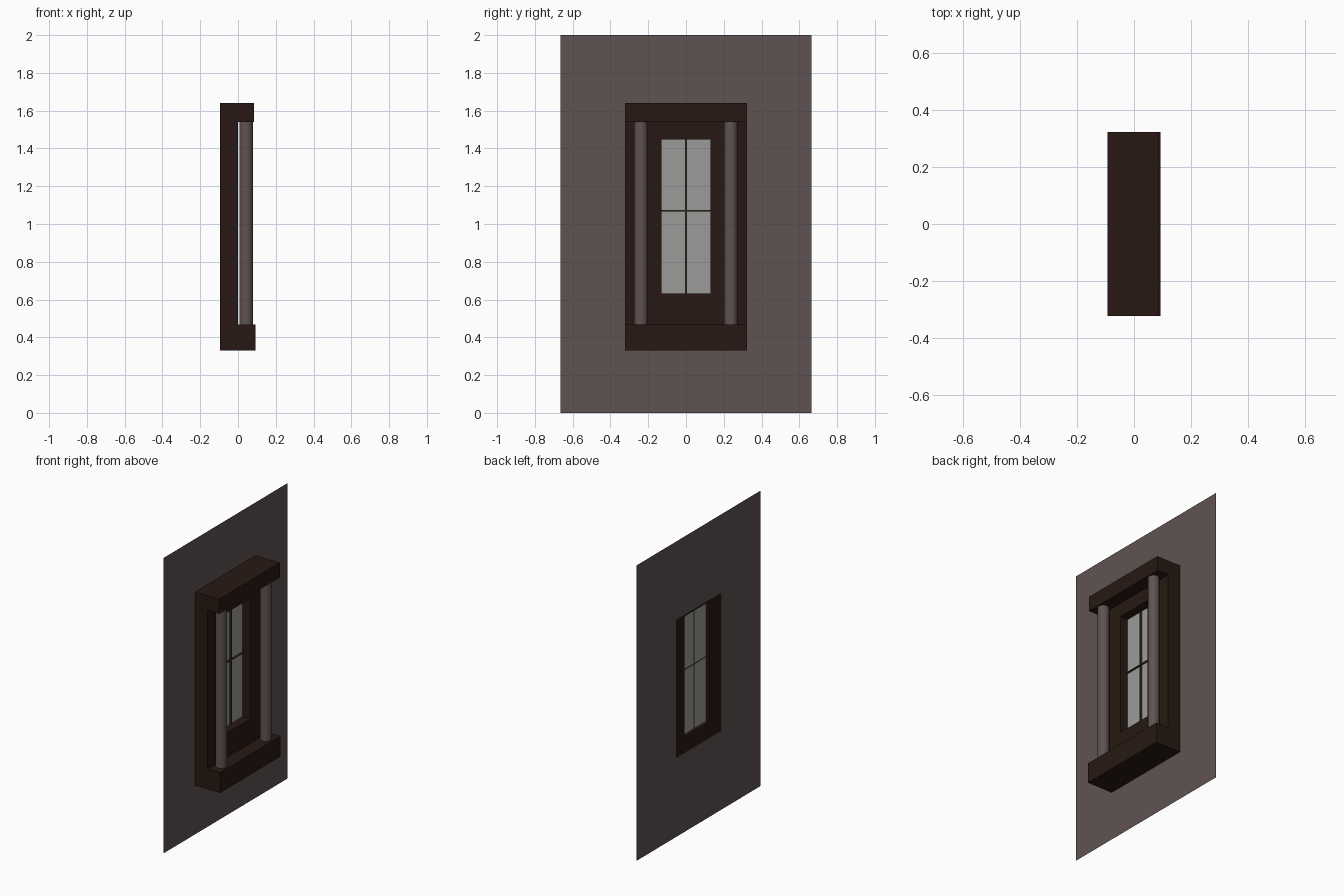
import bpy, bmesh, math

if "Cube" in bpy.data.objects:
    bpy.data.objects.remove(bpy.data.objects["Cube"])


def material(name, rgb):
    m = bpy.data.materials.new(name)
    m.diffuse_color = (*rgb, 1)
    m.use_nodes = True
    m.node_tree.nodes["Principled BSDF"].inputs["Base Color"].default_value = m.diffuse_color
    return m


STONE = material("stone", (0.115, 0.086, 0.084))
WOOD = material("dark_wood", (0.021, 0.0095, 0.0065))
GLASS = material("glass", (0.33, 0.33, 0.32))
LEAD = material("lead_bar", (0.045, 0.035, 0.012))


def finish(name, bm, mat):
    me = bpy.data.meshes.new(name)
    bm.to_mesh(me)
    bm.free()
    ob = bpy.data.objects.new(name, me)
    me.materials.append(mat)
    bpy.context.collection.objects.link(ob)
    return ob


def lofted_rects(name, sections, mat):
    """Bridge rectangles given as (x, half width, bottom, top)."""
    bm = bmesh.new()
    loops = [[bm.verts.new((x, y, z)) for y, z in ((-w, b), (w, b), (w, t), (-w, t))]
             for x, w, b, t in sections]
    for a, c in zip(loops, loops[1:]):
        for i in range(4):
            j = (i + 1) % 4
            bm.faces.new((a[i], a[j], c[j], c[i]))
    bmesh.ops.recalc_face_normals(bm, faces=bm.faces)
    return finish(name, bm, mat)


def box(name, x0, x1, y0, y1, z0, z1, mat):
    bm = bmesh.new()
    bmesh.ops.create_cube(bm, size=1)
    bmesh.ops.scale(bm, vec=(x1 - x0, y1 - y0, z1 - z0), verts=bm.verts)
    bmesh.ops.translate(bm, vec=((x0 + x1) / 2, (y0 + y1) / 2, (z0 + z1) / 2), verts=bm.verts)
    return finish(name, bm, mat)


BACK, STEP, PANE = -0.094, -0.08, -0.058
recess = (0.238, 0.535, 1.466)
opening = (0.13, 0.632, 1.447)
outer = (0.324, 0.33, 1.64)

# Thin wall sheet, cut out behind the window; normals face the front side
wall = lofted_rects("wall", [(BACK, *recess), (BACK, 0.664, 0, 2)], STONE)
if wall.data.polygons[0].normal.x < 0:
    wall.data.flip_normals()

# Surround: outside, front face, opening reveal, inner step and back recess
lofted_rects("window_surround", [
    (BACK, *outer), (0, *outer), (0, *opening),
    (STEP, *opening), (STEP, *recess), (BACK, *recess)], WOOD)

# Lintel and sill carrying the columns
box("lintel", 0, 0.086, -0.324, 0.324, 1.54, 1.64, WOOD)
box("sill", 0, 0.093, -0.324, 0.324, 0.33, 0.467, WOOD)

# Pair of round columns
for side, y in (("left", -0.239), ("right", 0.237)):
    bpy.ops.mesh.primitive_cylinder_add(vertices=16, radius=0.036, depth=1.073,
                                        location=(0.043, y, 1.0035))
    col = bpy.context.object
    col.name = side + "_column"
    col.data.materials.append(STONE)
    bpy.ops.object.shade_smooth_by_angle(angle=math.radians(40))

# Glass pane and its crossed glazing bars
bm = bmesh.new()
w, b, t = opening
bm.faces.new([bm.verts.new((PANE, y, z)) for y, z in ((-w, b), (w, b), (w, t), (-w, t))])
finish("glass_pane", bm, GLASS)
box("vertical_bar", PANE - 0.001, PANE + 0.01, -0.006, 0.005, b, t, LEAD)
box("horizontal_bar", PANE - 0.001, PANE + 0.01, -w, w, 1.066, 1.073, LEAD)
